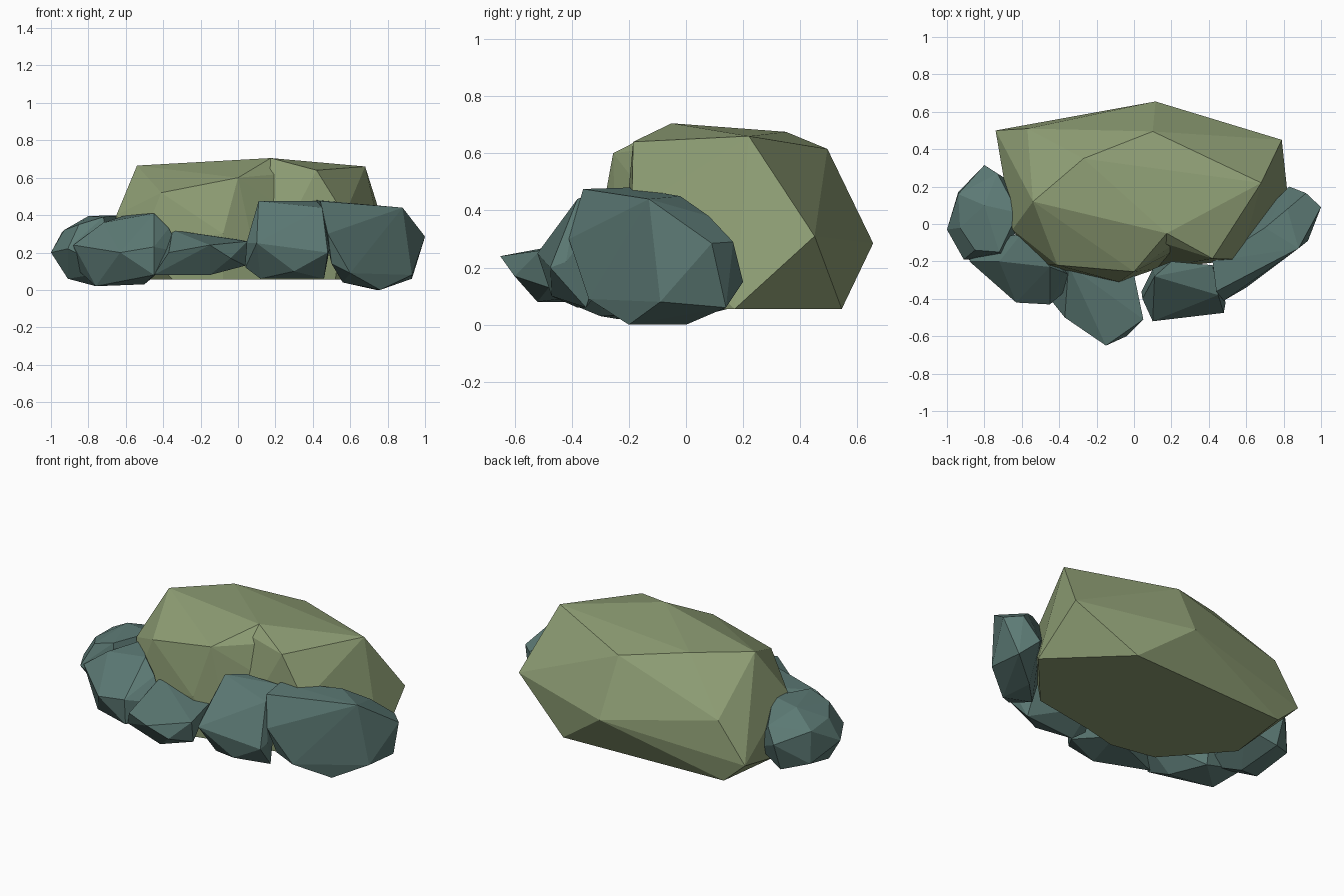
import bpy, bmesh, math


def material(name, rgb):
    m = bpy.data.materials.new(name)
    m.diffuse_color = (*rgb, 1)
    return m


MOSS = material("moss green stone", (0.27, 0.34, 0.175))
TEAL = material("teal grey stone", (0.108, 0.195, 0.178))


def rock(name, mat, *clusters):
    """Faceted rock: one convex hull per cluster of corner points."""
    bm = bmesh.new()
    for pts in clusters:
        verts = [bm.verts.new(p) for p in pts]
        res = bmesh.ops.convex_hull(bm, input=verts)
        inside = {v for v in verts if not v.link_faces}
        inside |= {g for g in res["geom_interior"] if isinstance(g, bmesh.types.BMVert)}
        bmesh.ops.delete(bm, geom=list(inside), context='VERTS')
    bmesh.ops.dissolve_limit(bm, angle_limit=math.radians(2),
                             verts=bm.verts[:], edges=bm.edges[:])
    bmesh.ops.recalc_face_normals(bm, faces=bm.faces[:])
    me = bpy.data.meshes.new(name)
    bm.to_mesh(me)
    bm.free()
    me.materials.append(mat)
    ob = bpy.data.objects.new(name, me)
    bpy.context.collection.objects.link(ob)
    return ob


# Main boulder: two overlapping hulls leave the notch in its front
body = [(0.175, -0.05, 0.705), (-0.54, 0.12, 0.665), (-0.27, 0.35, 0.675),
        (0.1, 0.495, 0.615), (0.68, 0.22, 0.66), (0.115, 0.655, 0.285),
        (-0.57, 0.51, 0.41), (-0.74, 0.5, 0.18), (0.79, 0.45, 0.31),
        (0.43, 0.545, 0.055), (0.82, 0.17, 0.055), (-0.6, 0.5, 0.055),
        (-0.65, 0.1, 0.055), (0.12, -0.24, 0.055)]
left_front = [(0, -0.255, 0.6), (-0.41, -0.22, 0.52), (-0.65, -0.03, 0.4),
              (-0.52, -0.215, 0.25), (-0.08, -0.31, 0.3), (-0.08, -0.29, 0.055),
              (-0.35, -0.24, 0.055)]
right_front = [(0.42, -0.185, 0.64), (0.57, -0.19, 0.4), (0.52, -0.17, 0.055)]
rock("main_boulder", MOSS, body + left_front, body + right_front)

# Ring of smaller rocks around the front, sunk into the boulder
rock("right_rock", TEAL, [
    (0.44, -0.36, 0.475), (0.42, -0.2, 0.48), (0.88, -0.13, 0.44), (1, 0.09, 0.285),
    (0.93, 0.14, 0.06), (0.93, -0.09, 0.08), (0.76, -0.2, 0), (0.74, 0, 0),
    (0.5, -0.35, 0.14), (0.83, 0.2, 0.15), (0.92, 0.165, 0.29), (0.48, -0.41, 0.3),
    (0.56, -0.19, 0.04), (0.82, 0.08, 0.38), (0.6, -0.34, 0.09), (0.7, -0.02, 0.45)])
rock("front_right_rock", TEAL, [
    (0.11, -0.28, 0.475), (0.2, -0.2, 0.47), (0.42, -0.22, 0.475), (0.45, -0.38, 0.44),
    (0.49, -0.42, 0.22), (0.48, -0.475, 0.2), (0.1, -0.52, 0.25), (0.045, -0.4, 0.25),
    (0.04, -0.36, 0.12), (0.12, -0.38, 0.06), (0.46, -0.35, 0.06), (0.3, -0.47, 0.1),
    (0.1, -0.24, 0.2)])
rock("front_centre_rock", TEAL, [
    (-0.15, -0.65, 0.24), (-0.04, -0.6, 0.17), (0.05, -0.51, 0.26), (0.04, -0.48, 0.13),
    (0, -0.27, 0.27), (-0.35, -0.22, 0.32), (-0.37, -0.5, 0.2), (-0.45, -0.4, 0.08),
    (-0.15, -0.52, 0.08), (-0.1, -0.28, 0.11)])
rock("front_left_rock", TEAL, [
    (-0.45, -0.23, 0.41), (-0.6, -0.05, 0.4), (-0.37, -0.26, 0.33),
    (-0.45, -0.43, 0.23), (-0.63, -0.42, 0.2), (-0.45, -0.42, 0.08), (-0.88, -0.2, 0.24),
    (-0.76, -0.24, 0.02), (-0.5, -0.3, 0.03), (-0.85, -0.1, 0.1), (-0.6, -0.1, 0.04),
    (-0.3, -0.3, 0.2), (-0.72, -0.2, 0.36)])
rock("left_rock", TEAL, [
    (-1, -0.03, 0.2), (-0.94, 0.16, 0.31), (-0.94, 0.17, 0.12), (-0.8, 0.315, 0.25),
    (-0.73, 0.27, 0.33), (-0.8, 0.1, 0.395), (-0.62, 0.06, 0.4), (-0.93, -0.02, 0.32),
    (-0.91, -0.19, 0.22), (-0.91, -0.05, 0.06), (-0.76, 0, 0.02), (-0.8, 0.25, 0.08),
    (-0.72, -0.15, 0.39), (-0.66, -0.2, 0.1), (-0.85, -0.14, 0.35), (-0.62, 0.2, 0.15)])
